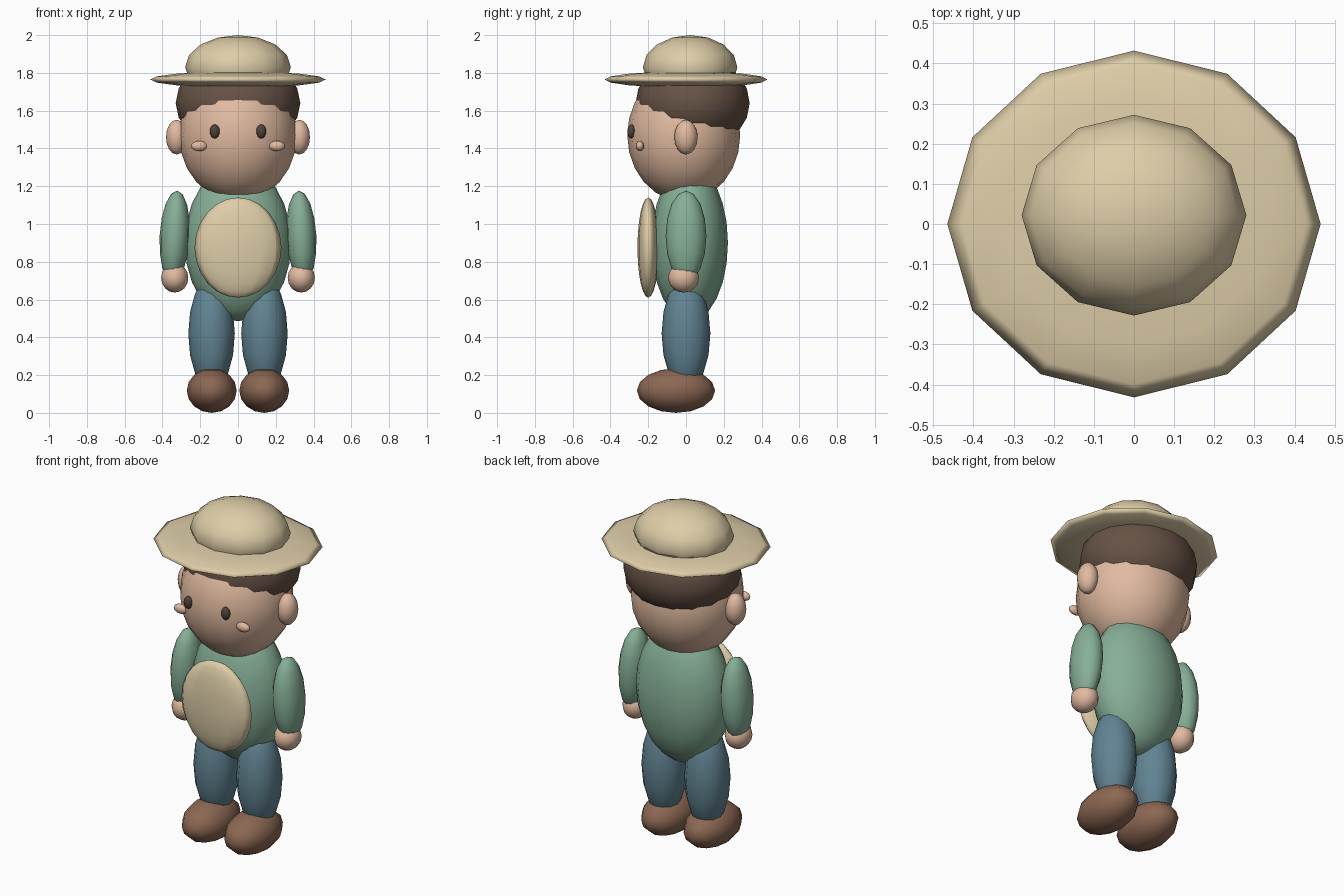
import bpy
import bmesh
import math
from mathutils import Matrix, Vector

cube = bpy.data.objects.get("Cube")
if cube:
    bpy.data.objects.remove(cube, do_unlink=True)


def material(name, rgb):
    mat = bpy.data.materials.new(name)
    mat.use_nodes = True
    colour = (*rgb, 1.0)
    mat.diffuse_color = colour
    mat.node_tree.nodes["Principled BSDF"].inputs["Base Color"].default_value = colour
    return mat


straw = material("straw", (0.73, 0.61, 0.39))
skin = material("skin", (0.75, 0.49, 0.35))
hair_brown = material("hair_brown", (0.135, 0.085, 0.06))
shirt_green = material("shirt_green", (0.24, 0.43, 0.31))
denim_blue = material("denim_blue", (0.12, 0.23, 0.29))
shoe_brown = material("shoe_brown", (0.26, 0.135, 0.085))
eye_dark = material("eye_dark", (0.08, 0.055, 0.04))


def ellipsoid(name, mat, centre, radii, segments=12, rings=8, lean=0.0):
    """Smooth low-poly ellipsoid; lean turns it about the y axis."""
    mesh = bpy.data.meshes.new(name)
    bm = bmesh.new()
    bmesh.ops.create_uvsphere(bm, u_segments=segments, v_segments=rings, radius=1.0)
    bm.transform(Matrix.Rotation(lean, 4, "Y") @ Matrix.Diagonal((*radii, 1.0)))
    for face in bm.faces:
        face.smooth = True
    bm.to_mesh(mesh)
    bm.free()
    mesh.materials.append(mat)
    obj = bpy.data.objects.new(name, mesh)
    obj.location = Vector(centre)
    bpy.context.collection.objects.link(obj)
    return obj


def pair(name, mat, centre, radii, lean=0.0, **detail):
    """Left part on +x and its mirror on -x."""
    x, y, z = centre
    for side, sign in (("left", 1), ("right", -1)):
        ellipsoid(f"{side}_{name}", mat, (sign * x, y, z), radii, lean=sign * lean, **detail)


# Hat
ellipsoid("hat_brim", straw, (0, 0, 1.765), (0.465, 0.432, 0.043))
ellipsoid("hat_crown", straw, (0, 0.022, 1.83), (0.28, 0.25, 0.17))

# Head, hair and face
ellipsoid("head", skin, (0, -0.012, 1.47), (0.312, 0.299, 0.35), segments=16, rings=12)
ellipsoid("hair", hair_brown, (0, 0.035, 1.64), (0.33, 0.302, 0.25), segments=16, rings=10)
pair("ear", skin, (0.325, 0, 1.46), (0.056, 0.062, 0.092))
pair("eye", eye_dark, (0.123, -0.29, 1.49), (0.026, 0.021, 0.037))
pair("cheek", skin, (0.205, -0.244, 1.413), (0.043, 0.022, 0.027))

# Body
ellipsoid("torso", shirt_green, (0, 0.02, 0.9), (0.282, 0.202, 0.415), segments=16, rings=12)
ellipsoid("belly_patch", straw, (0, -0.2, 0.875), (0.23, 0.057, 0.265), segments=12, rings=12)

# Arms and hands
pair("arm", shirt_green, (0.335, 0, 0.935), (0.08, 0.108, 0.242), lean=-math.radians(3))
pair("hand", skin, (0.335, -0.013, 0.715), (0.072, 0.082, 0.078))

# Legs and shoes
pair("leg", denim_blue, (0.14, 0, 0.42), (0.123, 0.129, 0.3))
pair("shoe", shoe_brown, (0.139, -0.053, 0.118), (0.132, 0.207, 0.118))
